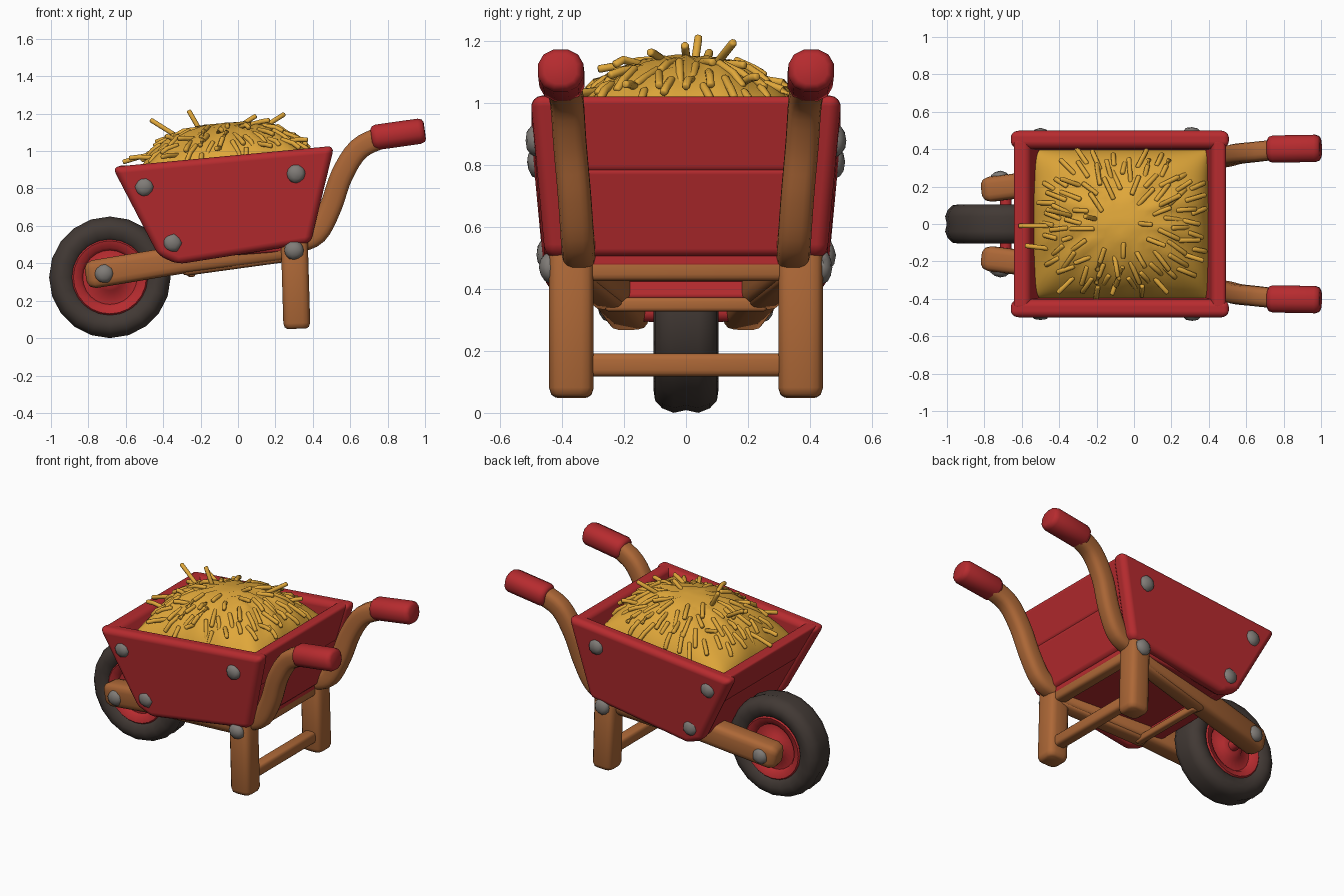
import bpy, bmesh, math, random
from mathutils import Vector

random.seed(4)
if "Cube" in bpy.data.objects:
    bpy.data.objects.remove(bpy.data.objects["Cube"])


def material(name, rgb):
    m = bpy.data.materials.new(name)
    m.use_nodes = True
    m.diffuse_color = (*rgb, 1)
    bsdf = next(n for n in m.node_tree.nodes if n.type == 'BSDF_PRINCIPLED')
    bsdf.inputs["Base Color"].default_value = (*rgb, 1)
    bsdf.inputs["Roughness"].default_value = 0.8
    return m


RED = material("red paint", (0.47, 0.024, 0.028))
WOOD = material("orange wood", (0.42, 0.138, 0.038))
HAY = material("golden hay", (0.74, 0.385, 0.042))
RUBBER = material("dark rubber", (0.054, 0.041, 0.035))
METAL = material("grey metal", (0.215, 0.2, 0.185))


def finish(name, bm, mat, angle=50, bevel=0):
    bmesh.ops.recalc_face_normals(bm, faces=bm.faces)
    me = bpy.data.meshes.new(name)
    bm.to_mesh(me)
    bm.free()
    me.materials.append(mat)
    me.shade_smooth()
    ob = bpy.data.objects.new(name, me)
    bpy.context.collection.objects.link(ob)
    if bevel:
        mod = ob.modifiers.new("soft edges", 'BEVEL')
        mod.width, mod.segments, mod.harden_normals = bevel, 4, True
        mod.limit_method = 'NONE'
    else:
        me.set_sharp_from_angle(angle=math.radians(angle))
    return ob


def loft(bm, rings, closed=False):
    """Bridge rings of points; cap the ends unless the loop closes on itself."""
    vs = [[bm.verts.new(p) for p in ring] for ring in rings]
    n = len(vs[0])
    for a, b in zip(vs, vs[1:] + vs[:1] if closed else vs[1:]):
        for i in range(n):
            bm.faces.new((a[i], a[(i + 1) % n], b[(i + 1) % n], b[i]))
    if not closed:
        bm.faces.new(vs[0])
        bm.faces.new(vs[-1])


def sweep(bm, pts, w, h, sides=16, power=0.5, soft=0.03):
    """Sweep a rounded section (w sideways, h upward) with rounded ends."""
    pts = [Vector(p) for p in pts]
    d0, d1 = (pts[1] - pts[0]).normalized(), (pts[-1] - pts[-2]).normalized()
    small = 1 - soft / min(w, h) * 1.4
    cap = [(0, small), (0.3 * soft, 0.35 * small + 0.65), (soft, 1)]
    path = [(pts[0] + d0 * d, s) for d, s in cap]
    path += [(p, 1) for p in pts[1:-1]]
    path += [(pts[-1] - d1 * d, s) for d, s in reversed(cap)]
    rings = []
    for i, (p, s) in enumerate(path):
        t = (path[min(i + 1, len(path) - 1)][0] - path[max(i - 1, 0)][0]).normalized()
        ref = Vector((0, 1, 0)) if abs(t.y) < 0.8 else Vector((1, 0, 0))
        up = t.cross(ref).normalized()
        side = up.cross(t)
        ring = []
        for k in range(sides):
            a = math.tau * (k + 0.5) / sides
            c, q = math.cos(a), math.sin(a)
            ring.append(p + side * math.copysign(abs(c) ** power, c) * w / 2 * s
                        + up * math.copysign(abs(q) ** power, q) * h / 2 * s)
        rings.append(ring)
    loft(bm, rings)


def bar(name, pts, w, h, mat, **kw):
    bm = bmesh.new()
    sweep(bm, pts, w, h, **kw)
    return finish(name, bm, mat)


def smooth_path(pts, steps=4):
    """Catmull-Rom curve through the points."""
    p = [Vector(q) for q in pts]
    p = [p[0] * 2 - p[1]] + p + [p[-1] * 2 - p[-2]]
    out = []
    for a, b, c, d in zip(p, p[1:], p[2:], p[3:]):
        for k in range(steps):
            t = k / steps
            out.append(0.5 * (2 * b + (c - a) * t + (2 * a - 5 * b + 4 * c - d) * t * t
                              + (3 * b - a - 3 * c + d) * t ** 3))
    return out + [p[-2]]


def lathe(name, half, mat, segs=18, closed=False):
    """Turn a mirrored (radius, y) half profile about the wheel axis."""
    prof = half + [(r, -y) for r, y in reversed(half) if y > 0]
    bm = bmesh.new()
    loft(bm, [[(-0.685 + r * math.cos(math.tau * k / segs), y,
                0.325 + r * math.sin(math.tau * k / segs)) for k in range(segs)]
              for r, y in prof], closed)
    return finish(name, bm, mat)


def slab(name, outer, inner, bevel=0.038):
    bm = bmesh.new()
    loft(bm, [outer, inner])
    return finish(name, bm, RED, bevel=bevel)


# Wheel, with a thin hub reaching into the fork
lathe("tyre", [(0.19, 0.07), (0.215, 0.092), (0.25, 0.105), (0.285, 0.1),
               (0.31, 0.077), (0.325, 0.04), (0.316, 0.0)], RUBBER, segs=20, closed=True)
lathe("wheel_rim", [(0.002, 0.14), (0.03, 0.14), (0.032, 0.085), (0.07, 0.082), (0.085, 0.062),
                    (0.145, 0.058), (0.158, 0.08), (0.195, 0.09), (0.213, 0.07)], RED, segs=24)

# Tray end walls, each made from two planks
TOP, BOTTOM = 0.46, 0.40


def plank(name, x0, z0, x1, z1, depth, t0, t1):
    def edge(t, dx):
        y = BOTTOM + (TOP - BOTTOM) * t
        x, z = x0 + (x1 - x0) * t + dx, z0 + (z1 - z0) * t
        return [(x, -y, z), (x, y, z)]
    face = [edge(t0, 0) + edge(t1, 0)[::-1], edge(t0, depth) + edge(t1, depth)[::-1]]
    slab(name, *face, bevel=0.026)


for label, a, b in (("lower", 0, 0.56), ("upper", 0.52, 1)):
    plank("rear_wall_" + label, 0.365, 0.505, 0.497, 1.022, -0.078, a, b)
    plank("front_wall_" + label, -0.385, 0.42, -0.65, 0.922, 0.085, a, b)

# Tray floor, and the lip of the front wall that drops below it
slab("tray_floor", [(-0.34, -0.4, 0.42), (0.35, -0.4, 0.47), (0.35, 0.4, 0.47), (-0.34, 0.4, 0.42)],
     [(-0.34, -0.4, 0.48), (0.35, -0.4, 0.55), (0.35, 0.4, 0.55), (-0.34, 0.4, 0.48)], 0.015)
slab("front_lip", [(-0.37, -0.23, 0.365), (-0.37, 0.23, 0.365), (-0.4, 0.27, 0.46), (-0.4, -0.27, 0.46)],
     [(-0.27, -0.23, 0.365), (-0.27, 0.23, 0.365), (-0.29, 0.27, 0.46), (-0.29, -0.27, 0.46)], 0.02)

# Hay mound: a squarish dome following the tilt of the tray
HX, HY, CX = 0.475, 0.4, -0.07


def dome(u, v):
    f = max(0, 1 - u * u) ** 0.43 * max(0, 1 - v * v) ** 0.5
    ang = math.atan2(v, u)
    lump = 0.016 * math.sin(11 * ang + 5 * u) * min(1, math.hypot(u, v) * 2)
    return Vector((CX + HX * u, HY * v, 0.82 + 0.04 * u + f * (0.33 + lump)))


bm = bmesh.new()
N = 36
steps = [math.sin(math.pi / 2 * (2 * i / N - 1)) for i in range(N + 1)]
grid = [[bm.verts.new(dome(u, v)) for v in steps] for u in steps]
for i in range(N):
    for j in range(N):
        bm.faces.new((grid[i][j], grid[i + 1][j], grid[i + 1][j + 1], grid[i][j + 1]))
finish("hay_mound", bm, HAY, angle=80)

# Loose straws fanning outward over the mound
bm = bmesh.new()


def straw(start, direction, length, droop):
    mid = start + direction * length * 0.5
    end = start + direction * length - Vector((0, 0, droop))
    sweep(bm, [start - direction * 0.03, mid, end], 0.027, 0.027, sides=8, power=1, soft=0.008)


COUNT = 85
for i in range(COUNT):
    ang = i * 2.39996
    r = 0.2 + 0.65 * math.sqrt((i + 0.5) / COUNT)
    stretch = 1 + 0.15 * abs(math.sin(2 * ang))
    u, v = (max(-0.9, min(0.9, r * stretch * f(ang))) for f in (math.cos, math.sin))
    here = dome(u, v)
    out = (dome(u * 1.06, v * 1.06) - here).normalized()
    lift = random.uniform(0.0, 0.3) if i % 5 else random.uniform(0.4, 0.8)
    d = (out + Vector((random.uniform(-.3, .3), random.uniform(-.3, .3), lift))).normalized()
    straw(here, d, random.uniform(0.05, 0.11), random.uniform(0, 0.025))
straw(Vector((-0.42, -0.01, 0.99)), Vector((-1, 0, -0.2)).normalized(), 0.2, 0.01)
straw(Vector((-0.36, 0.05, 1.1)), Vector((-0.8, 0.2, 0.5)).normalized(), 0.13, 0)
straw(Vector((-0.22, 0.03, 1.14)), Vector((-0.4, 0.1, 0.7)).normalized(), 0.09, 0)
straw(Vector((0.14, 0.1, 1.13)), Vector((0.8, 0.4, 0.5)).normalized(), 0.14, 0)
finish("hay_straws", bm, HAY)


def bolt(name, x, y, z, s):
    bm = bmesh.new()
    bmesh.ops.create_icosphere(bm, subdivisions=2, radius=0.053)
    for v in bm.verts:
        v.co = Vector((x, y * s, z)) + Vector((v.co.x, v.co.y * 0.65, v.co.z)) * random.uniform(0.93, 1.04)
    finish(name, bm, METAL, angle=40)


# Mirrored parts
for side, s in (("left", 1), ("right", -1)):
    # Side wall of the tray
    def wall(yt, yb):
        return [(-0.672, yt * s, 0.915), (0.515, yt * s, 1.028), (0.388, yb * s, 0.507),
                (-0.32, yb * s, 0.395), (-0.425, yb * s, 0.44)]
    slab("side_wall_" + side, wall(0.503, 0.455), wall(0.405, 0.365))

    # Wooden frame
    bar("fork_beam_" + side, [(-0.81, 0.18 * s, 0.335), (-0.3, 0.245 * s, 0.42),
                              (0.32, 0.345 * s, 0.5)], 0.135, 0.152, WOOD, soft=0.045)
    bar("lower_rail_" + side, [(-0.3, 0.245 * s, 0.37), (0.32, 0.345 * s, 0.455)],
        0.1, 0.08, WOOD)
    bar("leg_" + side, [(0.315, 0.37 * s, 0.05), (0.3, 0.37 * s, 0.56)], 0.145, 0.145, WOOD)
    handle = smooth_path([(0.31, 0.345 * s, 0.51), (0.42, 0.35 * s, 0.56), (0.495, 0.36 * s, 0.7),
                          (0.555, 0.375 * s, 0.87), (0.645, 0.385 * s, 1.01), (0.78, 0.4 * s, 1.08)])
    bar("handle_" + side, handle, 0.108, 0.12, WOOD, power=0.65)
    bar("grip_" + side, [(0.715, 0.4 * s, 1.07), (0.998, 0.405 * s, 1.11)], 0.15, 0.14, RED,
        power=0.85, sides=12)

    # Bolts
    for i, (x, y, z) in enumerate([(-0.5, 0.48, 0.81), (0.31, 0.485, 0.88), (-0.35, 0.45, 0.51),
                                   (0.3, 0.44, 0.47), (-0.715, 0.25, 0.345)]):
        bolt(f"bolt_{side}_{i + 1}", x, y, z, s)

# Cross bars of the frame
for name, x, z, y, t in (("upper_cross_bar", 0.31, 0.465, 0.35, 0.078),
                         ("lower_cross_bar", 0.315, 0.155, 0.35, 0.075),
                         ("front_cross_bar", -0.25, 0.35, 0.26, 0.045)):
    bar(name, [(x, -y, z), (x, y, z)], t, t, WOOD, soft=0.01)
